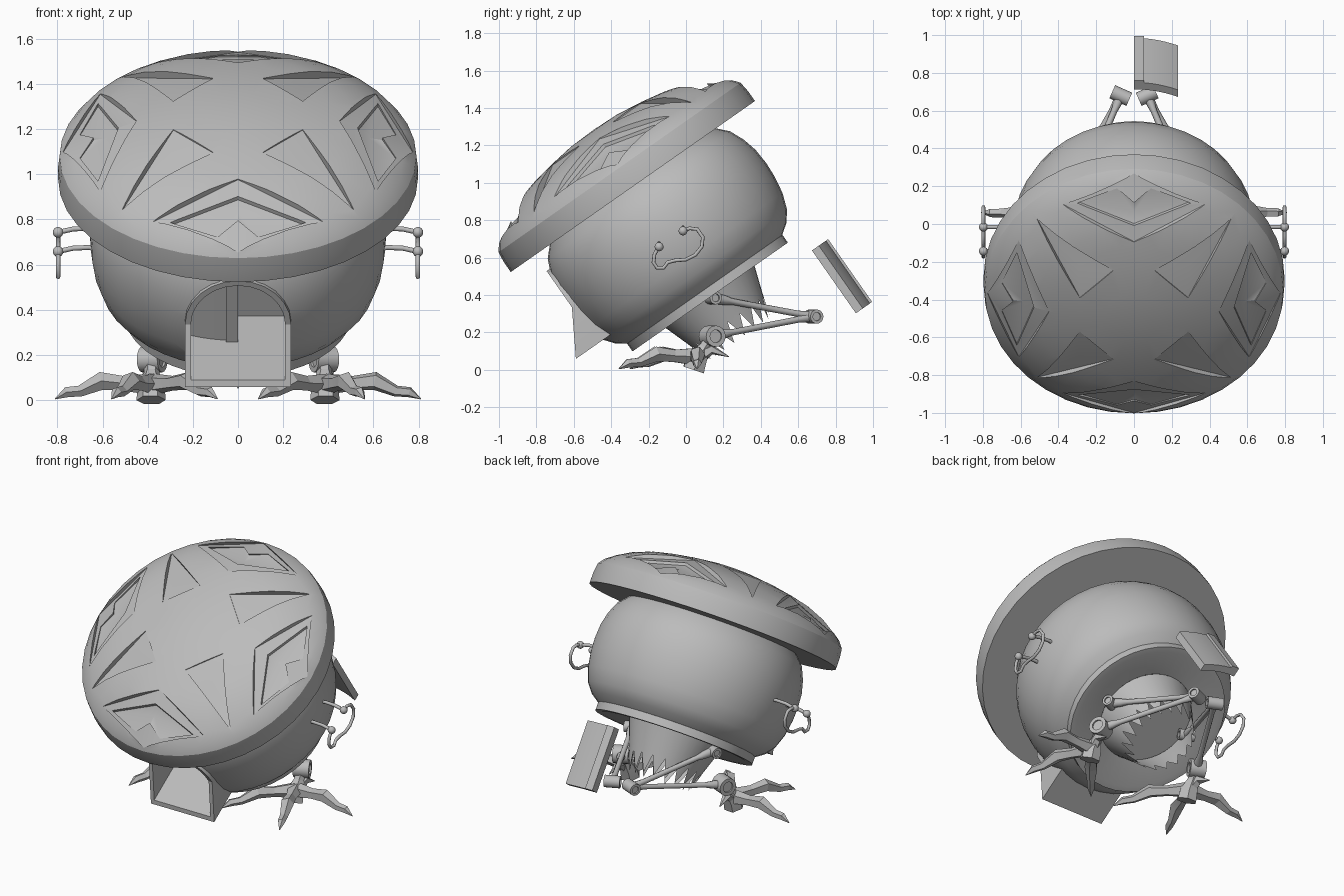
import bpy, bmesh
from math import sin, cos, pi, radians
from mathutils import Matrix, Vector

if "Cube" in bpy.data.objects:
    bpy.data.objects.remove(bpy.data.objects["Cube"])

GREY = (0.5, 0.5, 0.5, 1)
mat = bpy.data.materials.new("plain grey")
mat.use_nodes = True
mat.diffuse_color = GREY
mat.node_tree.nodes["Principled BSDF"].inputs["Base Color"].default_value = GREY

# The body leans forward: local z is the axis of the pot
LEAN = Matrix.Translation((0, 0.27, 0.189)) @ Matrix.Rotation(radians(35), 4, 'X')


def finish(bm, name, matrix=Matrix(), angle=30):
    bmesh.ops.recalc_face_normals(bm, faces=bm.faces)
    mesh = bpy.data.meshes.new(name)
    bm.to_mesh(mesh)
    bm.free()
    mesh.materials.append(mat)
    obj = bpy.data.objects.new(name, mesh)
    bpy.context.collection.objects.link(obj)
    obj.matrix_world = matrix
    smooth(mesh, angle)
    return obj


def smooth(mesh, angle=30):
    mesh.shade_smooth()
    mesh.set_sharp_from_angle(angle=radians(angle))


def lathe(name, profile, steps=40):
    bm = bmesh.new()
    vs = [bm.verts.new((r, 0, h)) for r, h in profile]
    es = [bm.edges.new(p) for p in zip(vs, vs[1:])]
    bmesh.ops.spin(bm, geom=vs + es, cent=(0, 0, 0), axis=(0, 0, 1),
                   angle=2 * pi, steps=steps, use_merge=True)
    bmesh.ops.remove_doubles(bm, verts=bm.verts, dist=0.0005)
    return finish(bm, name, LEAN)


def loft(bm, rings, caps=True):
    loops = [[bm.verts.new(p) for p in ring] for ring in rings]
    for a, b in zip(loops, loops[1:]):
        for i in range(len(a)):
            j = (i + 1) % len(a)
            bm.faces.new((a[i], a[j], b[j], b[i]))
    if caps:
        bm.faces.new(loops[0])
        bm.faces.new(loops[-1])
    return loops


def tube(name, path, radii, sides=8, matrix=Matrix(), angle=50):
    path = [Vector(p) for p in path]
    if not isinstance(radii, (list, tuple)):
        radii = [radii] * len(path)
    rings, quat, last = [], None, None
    for i, p in enumerate(path):
        d = (path[min(i + 1, len(path) - 1)] - path[max(i - 1, 0)]).normalized()
        quat = d.to_track_quat('Z', 'Y') if quat is None else last.rotation_difference(d) @ quat
        last = d
        rings.append([p + quat @ Vector((cos(t), sin(t), 0)) * radii[i]
                      for t in (2 * pi * k / sides for k in range(sides))])
    bm = bmesh.new()
    loft(bm, rings)
    return finish(bm, name, matrix, angle)


def ball(name, place, radius):
    bm = bmesh.new()
    bmesh.ops.create_uvsphere(bm, u_segments=14, v_segments=8, radius=radius)
    return finish(bm, name, Matrix.Translation(place), 60)


def cut(obj, cutter):
    cutter.hide_render = True
    mod = obj.modifiers.new("cut", 'BOOLEAN')
    mod.object, mod.operation, mod.solver = cutter, 'DIFFERENCE', 'EXACT'
    bpy.context.view_layer.update()
    done = obj.evaluated_get(bpy.context.evaluated_depsgraph_get())
    mesh = bpy.data.meshes.new_from_object(done)
    obj.modifiers.clear()
    obj.data = mesh
    bpy.data.objects.remove(cutter)
    smooth(mesh)


# Lid with carved marks
DOME = [(0, 1.335), (.15, 1.33), (.3, 1.31), (.42, 1.287), (.52, 1.262), (.62, 1.222),
        (.7, 1.175), (.76, 1.13), (.79, 1.09), (.797, 1.03), (.797, .966)]
lid = lathe("lid", DOME + [(0, .966)])


def dome_height(r):
    for (r0, h0), (r1, h1) in zip(DOME, DOME[1:]):
        if r <= r1:
            return h0 + (h1 - h0) * (r - r0) / (r1 - r0)
    return DOME[-1][1]


def mark_cutter(shapes, depth):
    # each shape: outline, middle point, turn in degrees; its floor follows the dome
    bm = bmesh.new()
    for outline, middle, turn in shapes:
        rot = Matrix.Rotation(radians(turn), 3, 'Z')
        flat = [rot @ Vector((x, -r, 0)) for x, r in outline]
        low = [p + Vector((0, 0, dome_height(p.length) - depth)) for p in flat]
        high = [p + Vector((0, 0, 1.5)) for p in flat]
        a, b = loft(bm, [low, high], caps=False)
        bm.faces.new(b)
        m = rot @ Vector((middle[0], -middle[1], 0))
        c = bm.verts.new((m.x, m.y, dome_height(m.length) - depth - 0.016))
        for i in range(len(a)):
            bm.faces.new((a[i - 1], a[i], c))
    return finish(bm, "mark_cutter", LEAN)


diamond = [(0, .45), (.376, .61), (0, .775), (-.376, .61)]
chevron = [(0, .53), (.3, .62), (.09, .70), (0, .64), (-.09, .70), (-.3, .62)]
wedge = [(-.125, .28), (.125, .28), (0, .727)]
quarters = (0, 90, 180, 270)
cut(lid, mark_cutter([(diamond, (0, .61), t) for t in quarters]
                     + [(wedge, (0, .42), t + 45) for t in quarters], 0.003))
cut(lid, mark_cutter([(chevron, (0, .58), t) for t in quarters], 0.035))

# Pot, base ring and ragged skirt
pot = lathe("pot", [(0, .285), (.49, .285), (.56, .335), (.604, .391), (.636, .48), (.652, .58),
                    (.656, .66), (.65, .75), (.63, .83), (.595, .91), (.534, .975), (0, .975)])
lathe("base_ring", [(.48, .3), (.507, .295), (.507, .245), (.47, .245), (.3, .275)])

TEETH = 18
bm = bmesh.new()
rings = []
for level in range(3):
    ring = []
    for k in range(TEETH * 2):
        a = pi * k / TEETH
        r, h = [(.3, .275), (.24, .1), (.2, -.03) if k % 2 else (.235, .085)][level]
        ring.append((r * cos(a), r * sin(a), h))
    rings.append(ring)
loft(bm, rings, caps=False)
finish(bm, "ragged_skirt", LEAN)


# Arched doorway with a chute
def arch(inset):
    w, low, spring = .235 - inset, .386 + inset, .625
    arc = [(w * cos(pi * k / 12), spring + w * sin(pi * k / 12)) for k in range(13)]
    return [(-w, low), (w, low)] + arc


def front_of(h):
    return -.637 if h >= .625 else -.637 - .141 * (.625 - h) / .239


bm = bmesh.new()
outer, inner = arch(0), arch(.026)
loft(bm, [[(x, -.5, h) for x, h in outer],
          [(x, front_of(h), h) for x, h in outer],
          [(x, front_of(h), h) for x, h in inner],
          [(x, -.5, h) for x, h in inner],
          [(x, -.5, h) for x, h in outer]], caps=False)
bmesh.ops.remove_doubles(bm, verts=bm.verts, dist=0.0005)
finish(bm, "doorway_frame", LEAN)

bm = bmesh.new()
loft(bm, [[(x, s, h) for x, h in inner] for s in (-.95, -.27)])
cut(pot, finish(bm, "doorway_cutter", LEAN))


# Two door halves: one in the doorway, one loose behind
def door(name, side, face, low):
    bm = bmesh.new()
    high = low + .41
    section = [(0, face - .059), (0, face), (.053, face), (.053, face - .059)]
    loft(bm, [[(side * x, side * s, h) for x, s in section] for h in (low, high)])
    xs = [.053 + .18 * k / 5 for k in range(6)]
    curve = [(x, face - .012 - .9 * x * x) for x in xs]
    section = curve + [(x, s - .045) for x, s in reversed(curve)]
    loft(bm, [[(side * x, side * s, h) for x, s in section] for h in (low, high)])
    finish(bm, name, LEAN)


door("door_half_right", -1, .47, .412)
door("door_half_loose", 1, .694, -.273)

# Side handles, legs and clawed feet
HANDLE = [(-.144, .658), (-.168, .62), (-.174, .575), (-.155, .545), (-.12, .545), (-.098, .575),
          (-.06, .585), (0, .59), (.05, .615), (.085, .66), (.09, .71), (.06, .752), (.02, .757),
          (-.016, .743)]
TOES = [(.81, .06), (.56, -.36), (.09, -.3)]

for side, word in ((1, "left"), (-1, "right")):
    def at(x, y, z):
        return Vector((side * x, y, z))

    tube(word + "_handle", [at(.797, y, z) for y, z in HANDLE], .01)
    for label, (y, z) in (("lower", HANDLE[0]), ("upper", HANDLE[-1])):
        ball(f"{word}_{label}_handle_ball", at(.797, y, z), .024)
        tube(f"{word}_{label}_handle_rod",
             [at(.57, y, z), at(.66, y, z + .018), at(.73, y, z + .015), at(.797, y, z)], .011)

    hip, knee, ankle = at(.3, .14, .385), at(.07, .68, .285), at(.38, .14, .18)
    for label, a, b in (("thigh", hip, knee), ("shin", ankle, knee)):
        tube(f"{word}_{label}", [a, a.lerp(b, .12), a.lerp(b, .2), a.lerp(b, .85), b],
             [.03, .026, .017, .017, .028])
    across = Vector((.045, side * .02, 0))
    for label, c, r in (("hip", hip, .035), ("knee", knee, .038), ("ankle", ankle, .057)):
        # joint pin with a sunk end
        ends = [c - across * .8, c - across, c - across, c + across, c + across, c + across * .8]
        bm = bmesh.new()
        quat = across.to_track_quat('Z', 'Y')
        loft(bm, [[p + quat @ Vector((cos(pi * k / 8), sin(pi * k / 8), 0)) * r * f
                   for k in range(16)] for p, f in zip(ends, (.6, .6, 1, 1, .6, .6))])
        finish(bm, f"{word}_{label}_joint", Matrix(), 40)

    heel = at(.385, .06, .06)
    tube(word + "_foot_neck", [ankle, ankle.lerp(heel, .5), heel, at(.385, .04, 0)],
         [.035, .035, .06, .065], sides=6, angle=10)
    for i, (x, y) in enumerate(TOES):
        tip = at(x, y, 0)
        path = [heel.lerp(tip, t) for t in (0, .3, .52, .74, .88, 1)]
        for p, z in zip(path, (.07, .075, .085, .04, .035, .005)):
            p.z = z
        tube(f"{word}_toe_{i + 1}", path, [.05, .034, .042, .026, .024, .002], sides=5, angle=10)
    tube(word + "_back_claw", [heel, at(.4, .14, .11), at(.41, .23, .07)],
         [.04, .028, .002], sides=5, angle=10)
